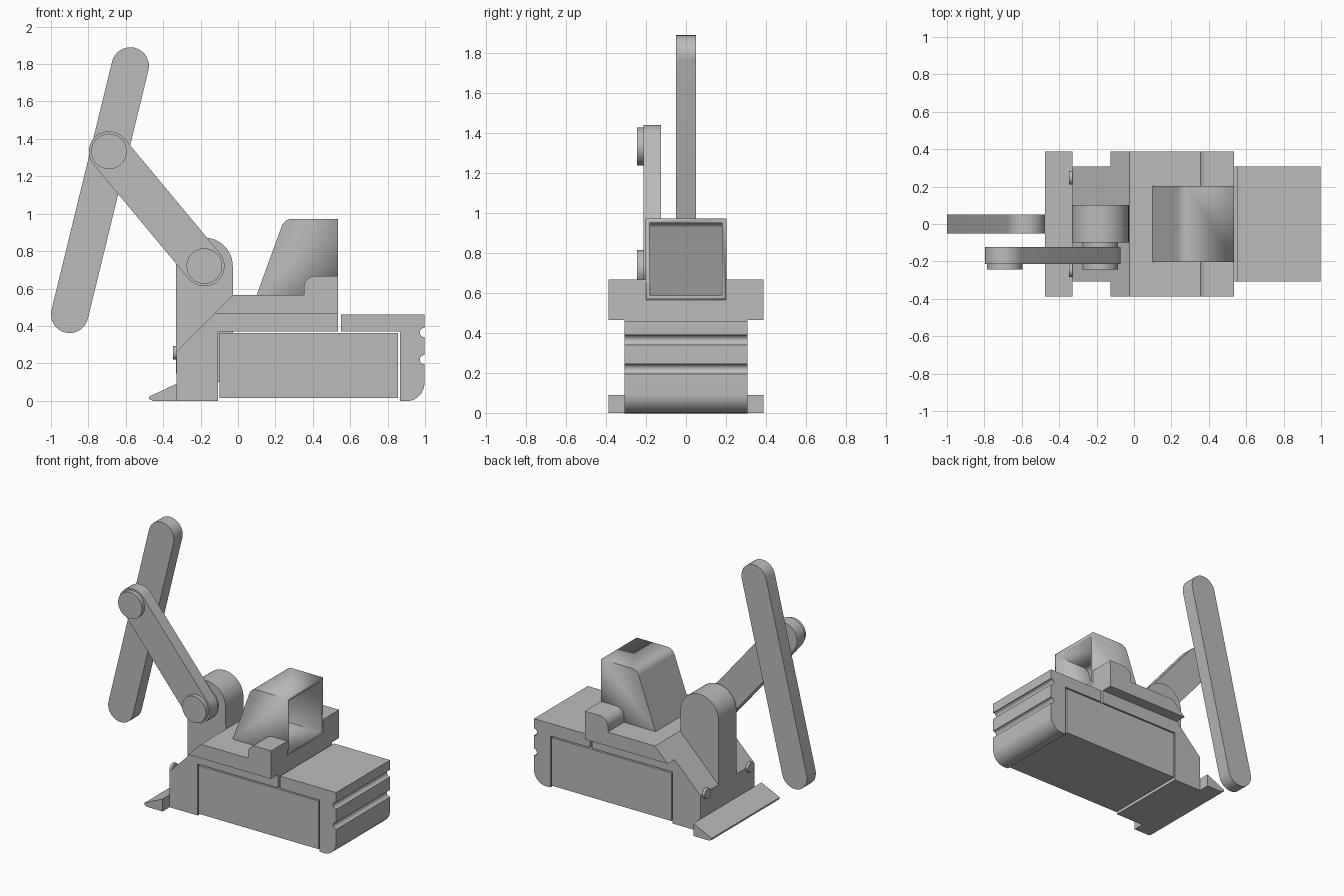
import bpy, bmesh
from math import radians, cos, sin, atan2, degrees
from mathutils import Vector

cube = bpy.data.objects.get("Cube")
if cube:
    bpy.data.objects.remove(cube)

grey = bpy.data.materials.new("plain_grey")
grey.use_nodes = True
GREY = (0.5, 0.5, 0.5, 1)
grey.diffuse_color = GREY
grey.node_tree.nodes["Principled BSDF"].inputs["Base Color"].default_value = GREY


def arc(cx, cz, r, start, end, steps=16):
    """Points along an arc in the x-z plane, angles in degrees."""
    angles = [radians(start + (end - start) * i / steps) for i in range(steps + 1)]
    return [(cx + r * cos(a), cz + r * sin(a)) for a in angles]


def prism(name, profile, y0, y1, open_side=None):
    """Extrude an x-z profile along y; optionally drop the faces facing open_side."""
    bm = bmesh.new()
    face = bm.faces.new([bm.verts.new((x, y0, z)) for x, z in profile])
    ext = bmesh.ops.extrude_face_region(bm, geom=[face])
    moved = [v for v in ext["geom"] if isinstance(v, bmesh.types.BMVert)]
    bmesh.ops.translate(bm, verts=moved, vec=(0, y1 - y0, 0))
    bmesh.ops.recalc_face_normals(bm, faces=bm.faces)
    if open_side:
        gone = [f for f in bm.faces if f.normal.dot(Vector(open_side)) > 0.99]
        bmesh.ops.delete(bm, geom=gone, context='FACES')
    mesh = bpy.data.meshes.new(name)
    bm.to_mesh(mesh)
    bm.free()
    mesh.polygons.foreach_set("use_smooth", [True] * len(mesh.polygons))
    mesh.set_sharp_from_angle(angle=radians(30))
    mesh.materials.append(grey)
    obj = bpy.data.objects.new(name, mesh)
    bpy.context.collection.objects.link(obj)
    return obj


def capsule(a, b, r):
    """Outline of a bar with round ends between two points."""
    t = degrees(atan2(b[1] - a[1], b[0] - a[0]))
    return arc(*b, r, t - 90, t + 90) + arc(*a, r, t + 90, t + 270)


def disc(centre, r):
    return arc(*centre, r, 0, 360, 40)[:-1]


def box(x0, x1, z0, z1):
    return [(x0, z0), (x1, z0), (x1, z1), (x0, z1)]


HALF = 0.307      # half width of the hull
WIDE = 0.387      # half width of deck and blade
SHOULDER = (-0.18, 0.72)
ELBOW = (-0.69, 1.333)

# Hull: nose with roof strip, middle block, and rear engine block
prism("front_hull", [(-0.33, 0), (-0.107, 0), (-0.107, 0.37), (0.535, 0.37),
                     (0.535, 0.465), (-0.125, 0.465), (-0.33, 0.26)], -HALF, HALF)
prism("middle_block", box(-0.098, 0.856, 0.015, 0.361), -HALF, HALF)
rear = [(0.866, 0)] + arc(0.9, 0.095, 0.097, -90, 0)
for groove_z in (0.22, 0.365):
    rear += arc(0.997, groove_z, 0.025, 270, 90, 12)
rear += [(0.997, 0.46), (0.55, 0.46), (0.55, 0.37), (0.866, 0.37)]
prism("rear_engine_block", rear, -HALF, HALF)

# Wide deck with raised rear shoulders on both sides of the cab
prism("deck", [(-0.125, 0.465), (0.535, 0.465), (0.535, 0.566), (-0.024, 0.566)],
      -WIDE, WIDE)
shoulder = [(0.535, 0.566), (0.535, 0.668)] + arc(0.415, 0.605, 0.063, 90, 180) + [(0.352, 0.566)]
for side, name in ((1, "left"), (-1, "right")):
    prism(name + "_shoulder", shoulder, side * 0.2, side * WIDE)

# Hollow cab, open at the back
cab = prism("cab", [(0.535, 0.566), (0.535, 0.972)] + arc(0.29, 0.912, 0.06, 90, 160)
            + [(0.1, 0.566)], -0.203, 0.203, open_side=(1, 0, 0))
shell = cab.modifiers.new("walls", 'SOLIDIFY')
shell.thickness = 0.022
shell.offset = -1
shell.use_even_offset = True

# Ground blade
prism("blade", [(-0.455, 0), (-0.33, 0), (-0.33, 0.09), (-0.476, 0.022), (-0.476, 0.01)],
      -WIDE, WIDE)

# Headlamps
for side, name in ((1, "left"), (-1, "right")):
    bpy.ops.mesh.primitive_cylinder_add(vertices=32, radius=0.037, depth=0.02,
                                        location=(-0.338, side * 0.247, 0.257),
                                        rotation=(0, radians(90), 0))
    lamp = bpy.context.object
    lamp.name = name + "_headlamp"
    lamp.data.materials.append(grey)
    bpy.ops.object.shade_smooth_by_angle(angle=radians(30))

# Boom column, boom, stick and pivots
prism("boom_column", [(-0.33, 0.1), (-0.026, 0.1)] + arc(*SHOULDER, 0.152, 0, 180, 24),
      -0.1, 0.102)
prism("boom", capsule(SHOULDER, ELBOW, 0.108), -0.213, -0.124)
prism("shoulder_pin", disc(SHOULDER, 0.095), -0.244, -0.09)
prism("elbow_pin", disc(ELBOW, 0.095), -0.244, -0.2)
prism("stick", capsule((-0.9, 0.462), (-0.576, 1.79), 0.1), -0.05, 0.05)
